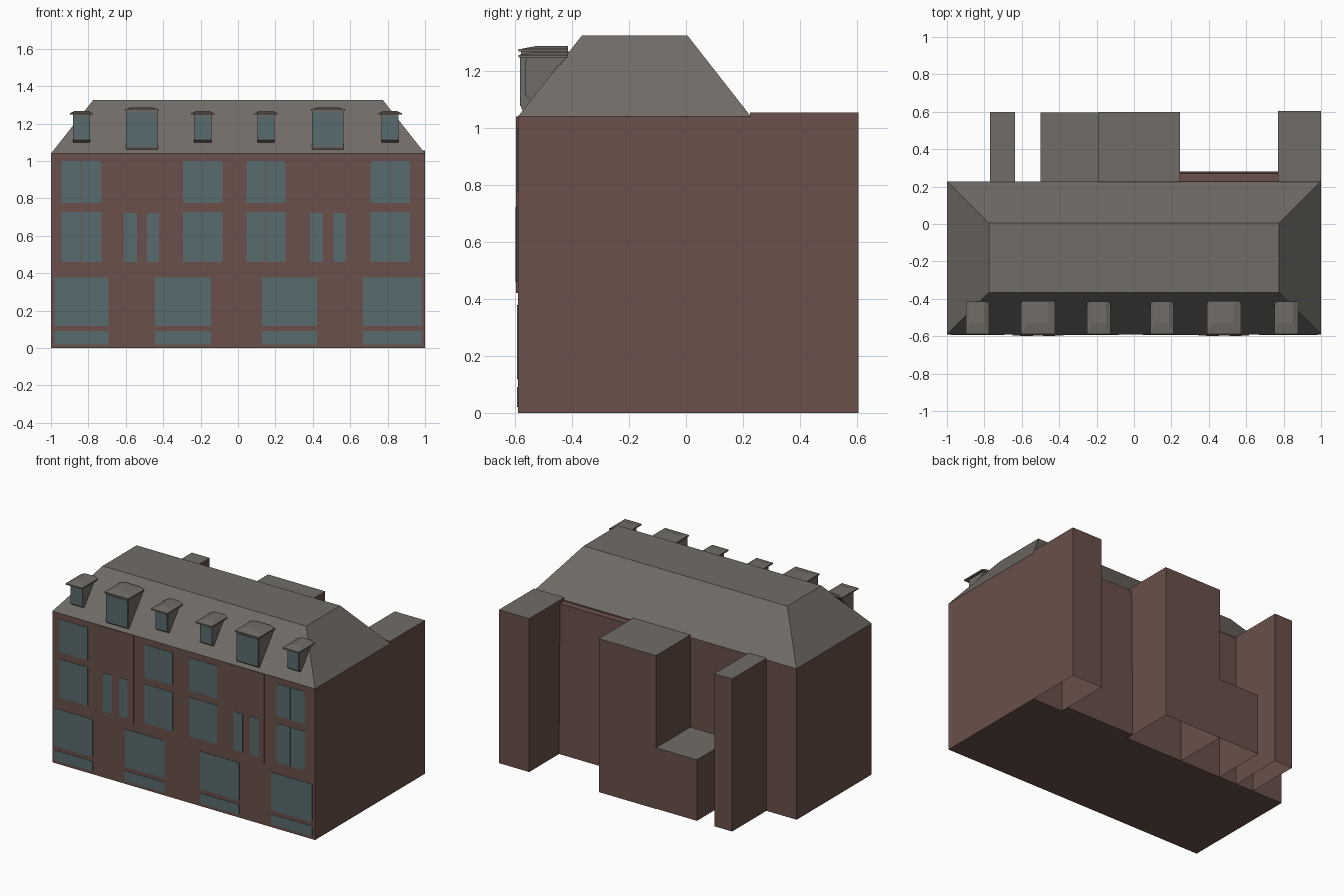
import bpy, bmesh

if "Cube" in bpy.data.objects:
    bpy.data.objects.remove(bpy.data.objects["Cube"])


def material(name, rgb):
    m = bpy.data.materials.new(name)
    lin = [(c / 255 / 12.92 if c < 11 else ((c / 255 + 0.055) / 1.055) ** 2.4) for c in rgb]
    m.diffuse_color = (*lin, 1)
    m.use_nodes = True
    m.node_tree.nodes["Principled BSDF"].inputs["Base Color"].default_value = m.diffuse_color
    return m


BRICK = material("brick", (106, 80, 74))
SLATE = material("slate", (113, 108, 102))
GLASS = material("window_glass", (88, 107, 110))


def frustum(name, low, high, z0, z1, mats, skip=(), top_mat=0):
    """Solid between two (x0, x1, y0, y1) rectangles; skip drops named faces."""
    bm = bmesh.new()
    rings = []
    for (x0, x1, y0, y1), z in ((low, z0), (high, z1)):
        rings.append([bm.verts.new(p) for p in
                      ((x0, y0, z), (x1, y0, z), (x1, y1, z), (x0, y1, z))])
    a, b = rings
    for i, side in enumerate(("front", "right", "back", "left")):
        if side not in skip:
            j = (i + 1) % 4
            bm.faces.new((a[i], a[j], b[j], b[i]))
    if "bottom" not in skip:
        bm.faces.new(a[::-1])
    if "top" not in skip:
        bm.faces.new(b).material_index = top_mat
    me = bpy.data.meshes.new(name)
    bm.to_mesh(me)
    bm.free()
    for m in mats:
        me.materials.append(m)
    ob = bpy.data.objects.new(name, me)
    bpy.context.collection.objects.link(ob)
    return ob


def box(name, x0, x1, y0, y1, z0, z1, mats, **kw):
    r = (x0, x1, y0, y1)
    return frustum(name, r, r, z0, z1, mats, **kw)


FRONT = -0.59

# Main brick body and mansard roof
box("main_body", -1, 1, FRONT, 0.225, 0, 1.04, [BRICK], skip=("top",))
frustum("mansard_roof", (-1, 1, FRONT, 0.228), (-0.775, 0.775, -0.365, 0.005),
        1.04, 1.325, [SLATE], skip=("bottom",))

# Rear wings, open underneath, with flat slate tops
for name, x0, x1, y1, z in (("right_wing", 0.77, 1, 0.605, 1.055),
                            ("middle_wing", -0.19, 0.245, 0.598, 1.055),
                            ("low_extension", -0.5, -0.19, 0.595, 0.42),
                            ("left_wing", -0.77, -0.635, 0.598, 1.05)):
    box(name, x0, x1, 0.225, y1, 0, z, [BRICK, SLATE],
        skip=("front", "bottom"), top_mat=1)
# Brick wall leaning out between the two rear wings
frustum("rear_wall", (0.245, 0.77, 0.225, 0.28), (0.245, 0.77, 0.225, 0.27),
        0, 1.03, [BRICK], skip=("front",))


def window(name, x0, x1, z0, z1, y=FRONT):
    box(name, x0, x1, y - 0.003, y, z0, z1, [GLASS], skip=("back",))


# Paired windows of the two upper floors
for x0, x1 in ((-0.943, -0.73), (-0.295, -0.082), (0.045, 0.255), (0.708, 0.92)):
    mid = (x0 + x1) / 2
    for z0, z1 in ((0.46, 0.727), (0.775, 1.0)):
        window("upper_window", x0, mid - 0.002, z0, z1)
        window("upper_window", mid + 0.002, x1, z0, z1)

# Shop windows with a low strip light beneath
for x0, x1 in ((-0.982, -0.692), (-0.445, -0.145), (0.127, 0.423), (0.668, 0.98)):
    window("shop_window", x0, x1, 0.118, 0.378)
    window("strip_window", x0, x1, 0.02, 0.09)

# Shallow bays with two narrow windows each
for x0, x1, panes in ((-0.65, -0.378, ((-0.61, -0.54), (-0.487, -0.423))),
                      (0.345, 0.615, ((0.385, 0.455), (0.51, 0.575)))):
    box("bay_panel", x0, x1, FRONT - 0.006, FRONT, 0.42, 1.04, [BRICK], skip=("back",))
    for a, b in panes:
        window("narrow_window", a, b, 0.46, 0.723, FRONT - 0.006)


def roof_y(z):
    return FRONT + (z - 1.04) / 0.285 * 0.225


def dormer(x, w, cap_w, y, z0, z1):
    """Wedge-sided dormer: box front running back into the roof slope."""
    bm = bmesh.new()
    sides = []
    for sx in (-1, 1):
        pts = ((y, z0), (roof_y(z0 - 0.015) + 0.005, z0 - 0.015),
               (roof_y(z1) + 0.005, z1), (y, z1))
        sides.append([bm.verts.new((x + sx * w / 2, *p)) for p in pts])
    l, r = sides
    bm.faces.new(l[::-1])
    bm.faces.new(r)
    for i in range(4):
        j = (i + 1) % 4
        bm.faces.new((l[i], l[j], r[j], r[i]))
    bmesh.ops.recalc_face_normals(bm, faces=bm.faces[:])
    me = bpy.data.meshes.new("dormer_body")
    bm.to_mesh(me)
    bm.free()
    me.materials.append(SLATE)
    bpy.context.collection.objects.link(bpy.data.objects.new("dormer_body", me))
    # Glass front and overhanging cap with a shallow pitched top
    window("dormer_window", x - w / 2 + 0.004, x + w / 2 - 0.004, z0 + 0.004, z1 - 0.01, y)
    h, back = cap_w / 2, -0.415
    box("dormer_cap", x - h, x + h, -0.588, back, z1, z1 + 0.009, [SLATE])
    frustum("dormer_cap_top", (x - h + 0.006, x + h - 0.006, -0.582, back),
            (x - h * 0.6, x + h * 0.6, -0.53, back), z1 + 0.009, z1 + 0.019,
            [SLATE], skip=("bottom",))


for x in (-0.837, -0.188, 0.15, 0.813):
    dormer(x, 0.092, 0.125, -0.56, 1.112, 1.248)
for x in (-0.514, 0.48):
    dormer(x, 0.17, 0.182, -0.58, 1.073, 1.268)
